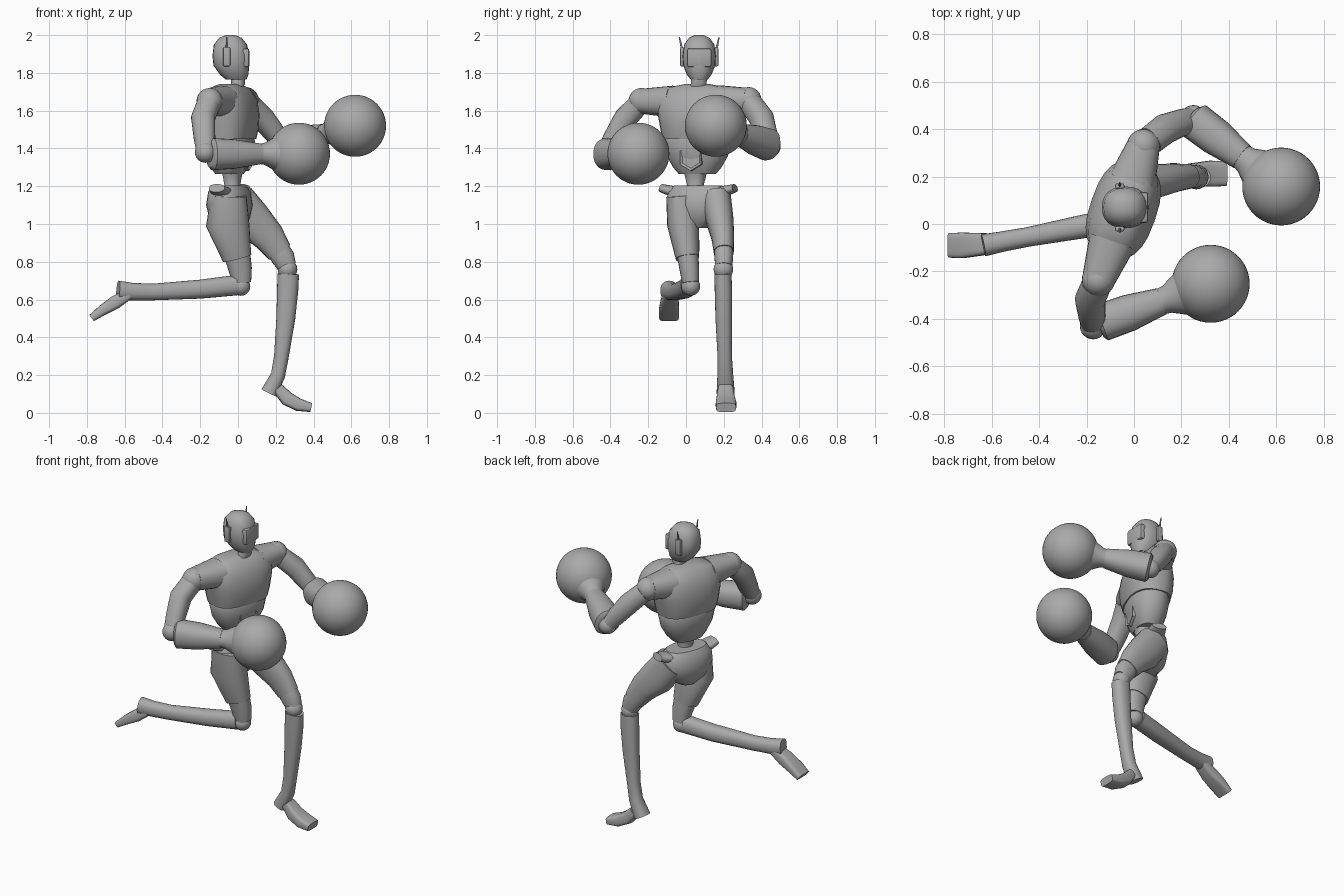
import bpy
import bmesh
import math
from mathutils import Vector, Matrix

default_cube = bpy.data.objects.get("Cube")
if default_cube:
    bpy.data.objects.remove(default_cube, do_unlink=True)

# One plain grey for the whole figure
grey = bpy.data.materials.new("plain grey")
grey.use_nodes = True
colour = (0.4, 0.4, 0.4, 1)
grey.diffuse_color = colour
grey.node_tree.nodes["Principled BSDF"].inputs["Base Color"].default_value = colour

ACROSS = Vector((0, 1, 0))
UP = Vector((0, 0, 1))
SHOULDER_LINE = Vector((0.33, 0.94, 0)).normalized()
CHEST_FRONT = SHOULDER_LINE.cross(UP)


def finish(name, bm, angle=40):
    bmesh.ops.recalc_face_normals(bm, faces=bm.faces)
    mesh = bpy.data.meshes.new(name)
    bm.to_mesh(mesh)
    bm.free()
    mesh.materials.append(grey)
    obj = bpy.data.objects.new(name, mesh)
    bpy.context.collection.objects.link(obj)
    bpy.ops.object.select_all(action="DESELECT")
    obj.select_set(True)
    bpy.context.view_layer.objects.active = obj
    bpy.ops.object.shade_smooth_by_angle(angle=math.radians(angle))
    return obj


def loft(name, rings, side=ACROSS, axis=None, power=2.3, sides=24):
    """Skin rings of (x, y, z, half depth, half width) along their path."""
    bm = bmesh.new()
    centres = [Vector(r[:3]) for r in rings]
    loops = []
    for i, (x, y, z, depth, width) in enumerate(rings):
        ahead = centres[min(i + 1, len(rings) - 1)]
        behind = centres[max(i - 1, 0)]
        along = (axis or (ahead - behind)).normalized()
        u = (side - along * side.dot(along)).normalized()
        v = along.cross(u)
        loop = []
        for k in range(sides):
            turn = math.tau * k / sides
            c, s = math.cos(turn), math.sin(turn)
            a = math.copysign(abs(c) ** (2 / power), c) * width
            b = math.copysign(abs(s) ** (2 / power), s) * depth
            loop.append(bm.verts.new(centres[i] + u * a + v * b))
        loops.append(loop)
    for low, high in zip(loops, loops[1:]):
        for k in range(sides):
            n = (k + 1) % sides
            bm.faces.new((low[k], low[n], high[n], high[k]))
    bm.faces.new(loops[0])
    bm.faces.new(loops[-1])
    return finish(name, bm)


def ball(name, centre, radius, segments=32):
    bm = bmesh.new()
    bmesh.ops.create_uvsphere(bm, u_segments=segments, v_segments=segments // 2,
                              radius=radius, matrix=Matrix.Translation(centre))
    return finish(name, bm, 60)


def block(name, centre, size, bevel):
    bm = bmesh.new()
    bmesh.ops.create_cube(bm, size=1, matrix=Matrix.Translation(centre) @ Matrix.Diagonal((*size, 1)))
    bmesh.ops.bevel(bm, geom=bm.edges[:], offset=bevel, segments=2, affect="EDGES", profile=0.5)
    return finish(name, bm)


def trunk(name, centre, levels, **options):
    """Stack level rings of (height, half depth, half width) on one centre."""
    return loft(name, [(*centre, *level) for level in levels], SHOULDER_LINE, UP, **options)


# Head, visor and ear pieces
loft("head", [(-0.04, 0.07, 2.0, 0.025, 0.025), (-0.04, 0.07, 1.985, 0.06, 0.055),
              (-0.04, 0.07, 1.95, 0.088, 0.08), (-0.037, 0.07, 1.89, 0.098, 0.088),
              (-0.035, 0.07, 1.84, 0.095, 0.085), (-0.02, 0.07, 1.79, 0.075, 0.065),
              (-0.01, 0.07, 1.765, 0.055, 0.045)], axis=-UP)
block("visor", (0.035, 0.07, 1.88), (0.05, 0.13, 0.1), 0.012)
for label, y, out in (("inner", 0.16, 1), ("outer", -0.02, -1)):
    block(label + "_ear_piece", (-0.06, y, 1.885), (0.038, 0.022, 0.1), 0.006)
    loft(label + "_antenna", [(-0.06, y, 1.92, 0.006, 0.007),
                              (-0.06, y + out * 0.015, 1.99, 0.003, 0.003)], sides=8)
loft("neck", [(-0.035, 0.065, 1.7, 0.05, 0.055), (0, 0.067, 1.74, 0.036, 0.042),
              (0, 0.07, 1.79, 0.036, 0.042)], axis=UP)

# Torso
middle = (-0.045, 0.06)
trunk("chest", middle, [(1.74, 0.05, 0.07), (1.72, 0.085, 0.17), (1.66, 0.123, 0.22),
                        (1.58, 0.14, 0.21), (1.5, 0.137, 0.195), (1.45, 0.125, 0.185)], power=2.6)
trunk("abdomen", middle, [(1.46, 0.115, 0.175), (1.44, 0.122, 0.182), (1.36, 0.108, 0.165),
                          (1.3, 0.09, 0.13), (1.265, 0.07, 0.1)])
trunk("waist", (-0.03, 0.05), [(1.3, 0.06, 0.065), (1.25, 0.048, 0.055), (1.2, 0.04, 0.042),
                               (1.14, 0.06, 0.07)])

# Hexagonal belly plate with an inset centre
bm = bmesh.new()
place = Vector((*middle, 1.35)) + CHEST_FRONT * 0.102
turn = CHEST_FRONT.to_track_quat("Z", "Y").to_matrix().to_4x4()
bmesh.ops.create_cone(bm, cap_ends=True, segments=6, radius1=0.07, radius2=0.068, depth=0.018,
                      matrix=Matrix.Translation(place) @ turn)
front = max(bm.faces, key=lambda f: f.calc_center_median().dot(CHEST_FRONT))
bmesh.ops.inset_region(bm, faces=[front], thickness=0.013, depth=-0.008)
finish("belly_plate", bm, 25)

# Pelvis with flared hip crests
trunk("pelvis", (-0.045, 0.065), [(1.205, 0.075, 0.13), (1.17, 0.1, 0.165), (1.1, 0.112, 0.17),
                                  (1.03, 0.1, 0.13), (0.98, 0.06, 0.06)])
hips = Vector((-0.045, 0.065, 1.165))
for label, way in (("outer", -1), ("inner", 1)):
    ends = [hips + SHOULDER_LINE * way * reach + UP * rise
            for reach, rise in ((0.1, 0), (0.17, 0.015), (0.205, 0.025))]
    loft(label + "_hip_crest", [(*p, 0.03 - i * 0.004, 0.06 - i * 0.008)
                                for i, p in enumerate(ends)], CHEST_FRONT)

# Standing leg
loft("standing_thigh", [(-0.01, 0.16, 1.13, 0.1, 0.08), (0.075, 0.18, 1.02, 0.105, 0.072),
                        (0.165, 0.195, 0.93, 0.085, 0.06), (0.22, 0.2, 0.85, 0.068, 0.053)])
loft("standing_knee_cuff", [(0.21, 0.2, 0.865, 0.062, 0.049), (0.24, 0.2, 0.82, 0.062, 0.05),
                            (0.26, 0.2, 0.775, 0.05, 0.044)])
ball("standing_knee", (0.262, 0.198, 0.76), 0.052, 24)
loft("standing_shin", [(0.266, 0.196, 0.735, 0.057, 0.045), (0.263, 0.198, 0.65, 0.056, 0.046),
                       (0.253, 0.2, 0.5, 0.05, 0.044), (0.23, 0.205, 0.3, 0.039, 0.038),
                       (0.212, 0.208, 0.2, 0.038, 0.042), (0.165, 0.21, 0.105, 0.045, 0.048)])
loft("standing_foot", [(0.21, 0.21, 0.13, 0.03, 0.04), (0.26, 0.21, 0.075, 0.038, 0.048),
                       (0.32, 0.212, 0.043, 0.034, 0.055), (0.388, 0.212, 0.028, 0.024, 0.052)], power=4)

# Trailing leg
loft("trailing_thigh", [(-0.05, -0.03, 1.15, 0.095, 0.075), (-0.055, -0.015, 1.0, 0.115, 0.085),
                        (-0.015, 0.003, 0.86, 0.085, 0.068), (-0.005, 0.008, 0.82, 0.078, 0.062)])
loft("trailing_knee_cuff", [(-0.005, 0.008, 0.84, 0.07, 0.057), (0.012, 0.018, 0.76, 0.062, 0.052),
                            (0.02, 0.025, 0.69, 0.05, 0.045)])
ball("trailing_knee", (0.015, 0.025, 0.67), 0.05, 24)
loft("trailing_shin", [(-0.01, 0.022, 0.676, 0.054, 0.05), (-0.2, -0.008, 0.655, 0.05, 0.05),
                       (-0.45, -0.055, 0.64, 0.044, 0.041), (-0.56, -0.075, 0.642, 0.046, 0.043),
                       (-0.635, -0.09, 0.648, 0.052, 0.047)])
loft("trailing_foot", [(-0.58, -0.08, 0.628, 0.028, 0.04), (-0.65, -0.086, 0.585, 0.036, 0.048),
                       (-0.72, -0.09, 0.542, 0.028, 0.054), (-0.775, -0.09, 0.502, 0.02, 0.052)], power=4)

# Arms: shoulder stub and ball, upper arm, elbow, forearm, wrist collar, round glove
arms = {
    "low": dict(shoulder=(-0.15, -0.235, 1.65), elbow=(-0.172, -0.43, 1.38),
                bend=(-0.185, -0.32, 1.56), fore=(-0.135, -0.415, 1.37),
                glove=(0.323, -0.252, 1.372), side=Vector((1, 0, 0))),
    "high": dict(shoulder=(0.04, 0.33, 1.655), elbow=(0.25, 0.445, 1.41),
                 bend=(0.13, 0.4, 1.56), fore=(0.255, 0.435, 1.42),
                 glove=(0.62, 0.158, 1.52), side=Vector((0.5, -0.8, 0))),
}
for label, arm in arms.items():
    shoulder, elbow, bend = arm["shoulder"], arm["elbow"], arm["bend"]
    root = Vector((*middle, 1.645)).lerp(Vector(shoulder), 0.45)
    loft(label + "_shoulder", [(*root, 0.085, 0.1), (*shoulder, 0.066, 0.07)], CHEST_FRONT)
    ball(label + "_shoulder_ball", shoulder, 0.07, 24)
    top = Vector(shoulder).lerp(Vector(bend), 0.25)
    lower = Vector(bend).lerp(Vector(elbow), 0.6)
    loft(label + "_upper_arm", [(*top, 0.058, 0.062), (*bend, 0.062, 0.064),
                                (*lower, 0.054, 0.057), (*elbow, 0.045, 0.048)], arm["side"])
    ball(label + "_elbow", elbow, 0.056, 24)
    start, glove = Vector(arm["fore"]), Vector(arm["glove"])
    stages = ((-0.03, 0.07, 0.06), (0.0, 0.085, 0.08), (0.25, 0.078, 0.078), (0.55, 0.055, 0.058))
    loft(label + "_forearm", [(*start.lerp(glove, t), d, w) for t, d, w in stages])
    collar = ((0.53, 0.052, 0.055), (0.6, 0.058, 0.06), (0.7, 0.082, 0.085), (0.78, 0.1, 0.1))
    loft(label + "_wrist_collar", [(*start.lerp(glove, t), d, w) for t, d, w in collar], power=2)
    ball(label + "_glove", glove, 0.164, 48)
